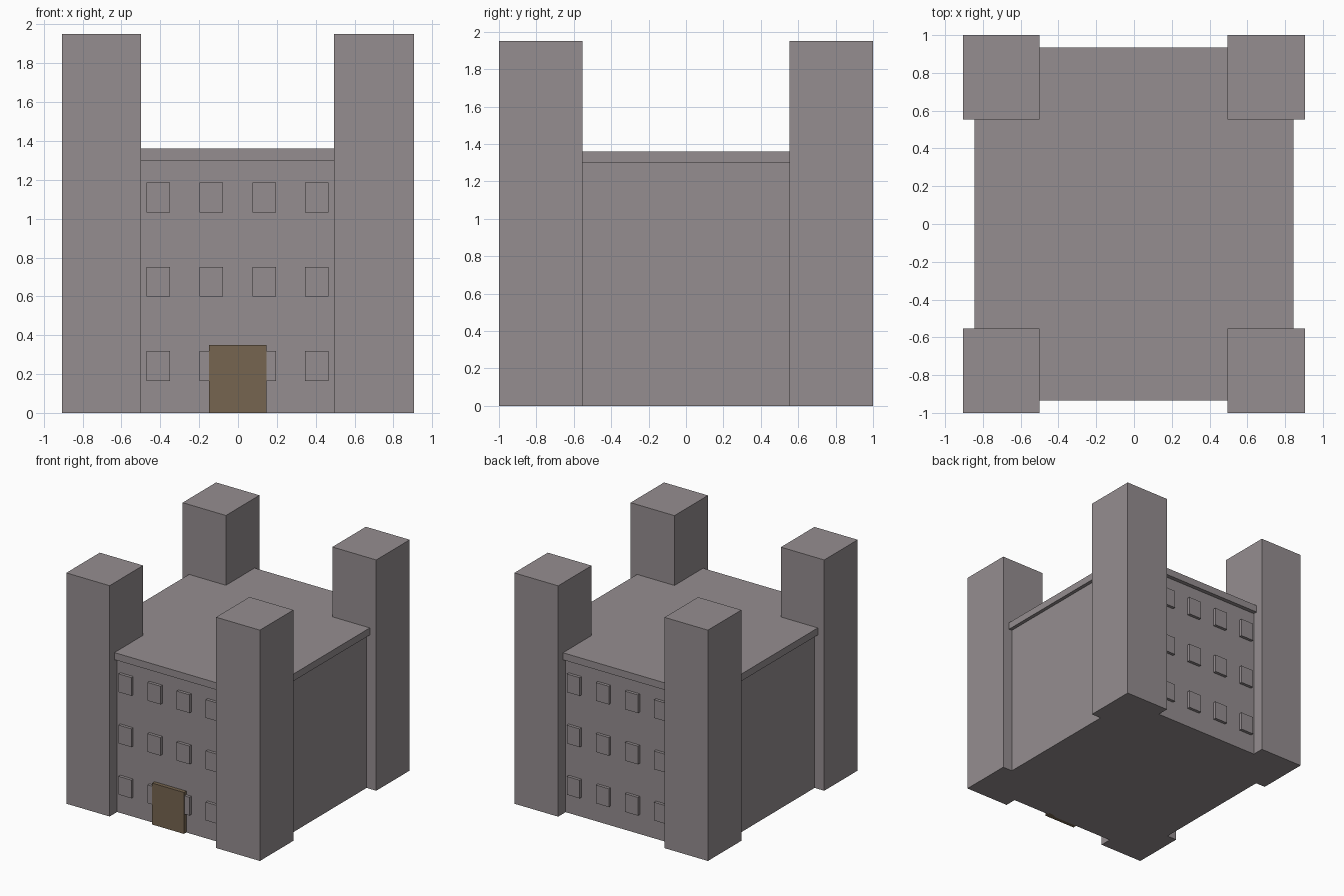
import bpy

cube = bpy.data.objects.get("Cube")
if cube:
    bpy.data.objects.remove(cube, do_unlink=True)


def material(name, rgb):
    mat = bpy.data.materials.new(name)
    mat.use_nodes = True
    colour = (*rgb, 1)
    mat.diffuse_color = colour
    mat.node_tree.nodes["Principled BSDF"].inputs["Base Color"].default_value = colour
    return mat


stone = material("grey stone", (0.30, 0.27, 0.28))
wood = material("brown wood", (0.18, 0.13, 0.08))


def box(name, x, y, z, mat):
    """Box spanning the given (low, high) range on each axis."""
    spans = (x, y, z)
    bpy.ops.mesh.primitive_cube_add(size=1, location=[(a + b) / 2 for a, b in spans])
    obj = bpy.context.object
    obj.name = name
    obj.scale = [b - a for a, b in spans]
    bpy.ops.object.transform_apply(location=False, rotation=False, scale=True)
    obj.data.materials.append(mat)
    return obj


# Main block and overhanging flat roof
WALL_Y = 0.9
box("main_block", (-0.815, 0.815), (-WALL_Y, WALL_Y), (0, 1.3), stone)
box("roof_slab", (-0.845, 0.845), (-0.935, 0.935), (1.3, 1.36), stone)

# Corner towers
for side, x in (("right", (-0.905, -0.5)), ("left", (0.495, 0.905))):
    for end, y in (("front", (-1, -0.553)), ("back", (0.553, 1))):
        box(f"{end}_{side}_tower", x, y, (0, 1.95), stone)

# Raised window blocks on the front and back walls
for end, sign in (("front", -1), ("back", 1)):
    y = sorted((sign * (WALL_Y - 0.02), sign * (WALL_Y + 0.025)))
    for row in range(3):
        z = 0.165 + 0.433 * row
        for col in range(4):
            x = -0.47 + 0.272 * col
            box(f"{end}_window_{row + 1}_{col + 1}", (x, x + 0.121), y, (z, z + 0.154), stone)

# Door
box("door", (-0.149, 0.147), (-0.932, -0.88), (0, 0.35), wood)
